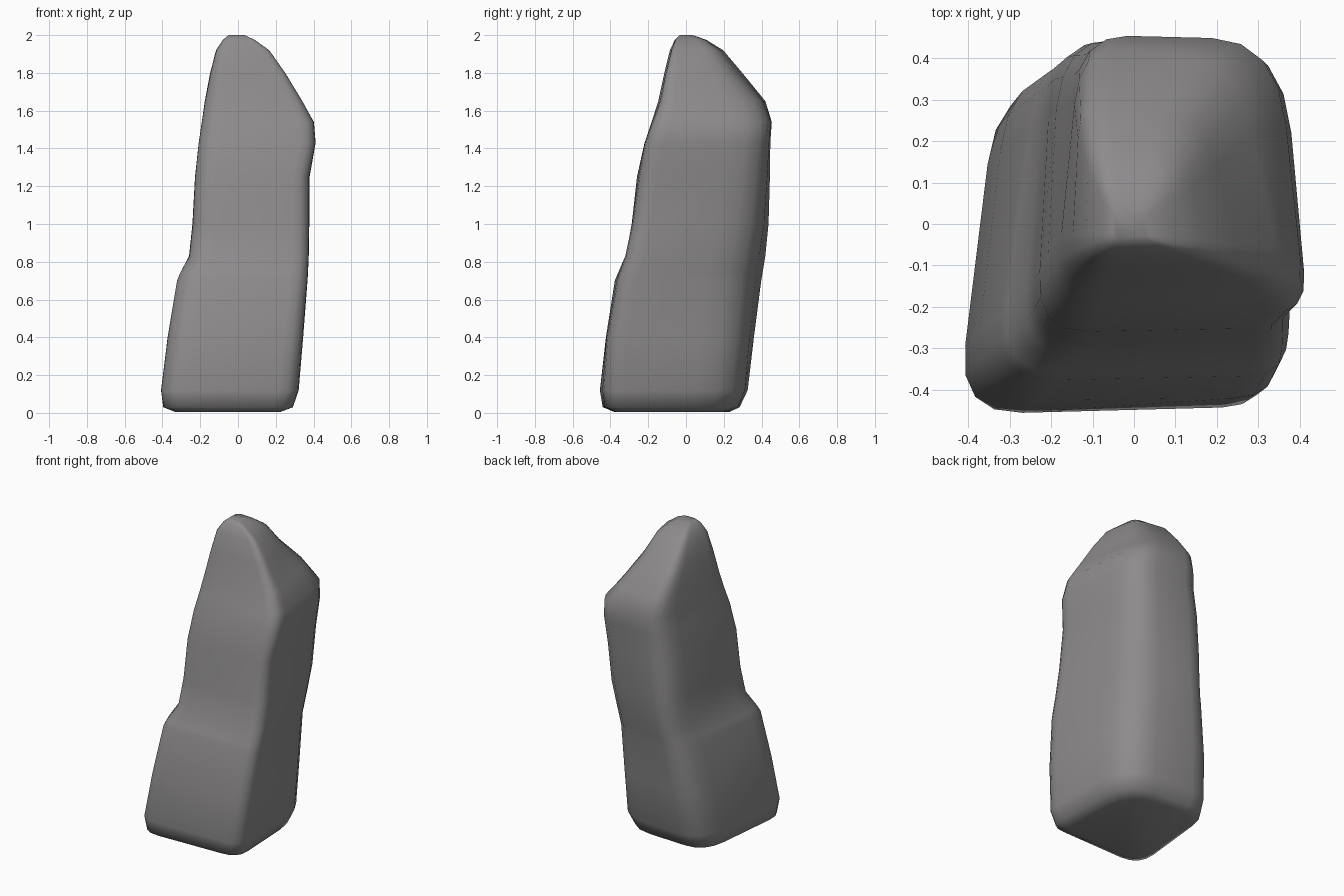
import bpy, bmesh
from mathutils import Vector

# Cross-sections: z, then front-left, front-right, back-right, back-left corners
SECTIONS = [
    (0.005, -.35, -.38, .23, -.375, .19, .20, -.27, .24),
    (0.03, -.412, -.445, .295, -.425, .265, .265, -.335, .29),
    (0.12, -.428, -.46, .325, -.44, .30, .30, -.33, .335),
    (0.40, -.392, -.425, .352, -.42, .305, .32, -.30, .372),
    (0.70, -.345, -.38, .38, -.365, .30, .345, -.237, .415),
    (0.74, -.328, -.362, .382, -.352, .305, .35, -.225, .422),
    (0.83, -.273, -.318, .385, -.322, .315, .365, -.207, .437),
    (1.00, -.255, -.288, .385, -.285, .335, .395, -.19, .45),
    (1.25, -.243, -.262, .385, -.25, .345, .42, -.17, .452),
    (1.43, -.226, -.22, .42, -.217, .36, .435, -.14, .45),
    (1.54, -.208, -.183, .412, -.178, .345, .445, -.13, .457),
    (1.65, -.188, -.15, .355, -.135, .25, .395, -.13, .428),
    (1.80, -.152, -.117, .262, -.105, .165, .26, -.13, .31),
    (1.92, -.118, -.088, .172, -.075, .125, .17, -.11, .205),
    (1.975, -.08, -.06, .09, -.055, .08, .10, -.08, .11),
    (2.00, -.05, -.035, .035, -.035, .03, .035, -.05, .035),
]
ROUND = (.21, .15, .33, .24)   # rounding of each corner
STEPS = 4


def ring(sec):
    """Quadrilateral section with softly rounded corners."""
    z, c = sec[0], sec[1:]
    q = [Vector((c[i], c[i + 1], z)) for i in range(0, 8, 2)]
    pts = []
    for i, p in enumerate(q):
        a = p.lerp(q[i - 1], ROUND[i])
        b = p.lerp(q[(i + 1) % 4], ROUND[i])
        for s in range(STEPS + 1):
            t = s / STEPS
            pts.append(a.lerp(p, t).lerp(p.lerp(b, t), t))
    return pts


# Standing stone: loft the sections and cap both ends
bm = bmesh.new()
rings = [[bm.verts.new(p) for p in ring(s)] for s in SECTIONS]
n = len(rings[0])
for lo, hi in zip(rings, rings[1:]):
    for i in range(n):
        j = (i + 1) % n
        bm.faces.new((lo[i], lo[j], hi[j], hi[i]))
bm.faces.new(rings[0][::-1])
bm.faces.new(rings[-1])
bmesh.ops.recalc_face_normals(bm, faces=bm.faces)
for f in bm.faces:
    f.smooth = True
mesh = bpy.data.meshes.new("standing_stone")
bm.to_mesh(mesh)
bm.free()

stone = bpy.data.objects.new("standing_stone", mesh)
bpy.context.collection.objects.link(stone)
grey = bpy.data.materials.new("stone grey")
grey.diffuse_color = (0.27, 0.26, 0.265, 1)
mesh.materials.append(grey)
